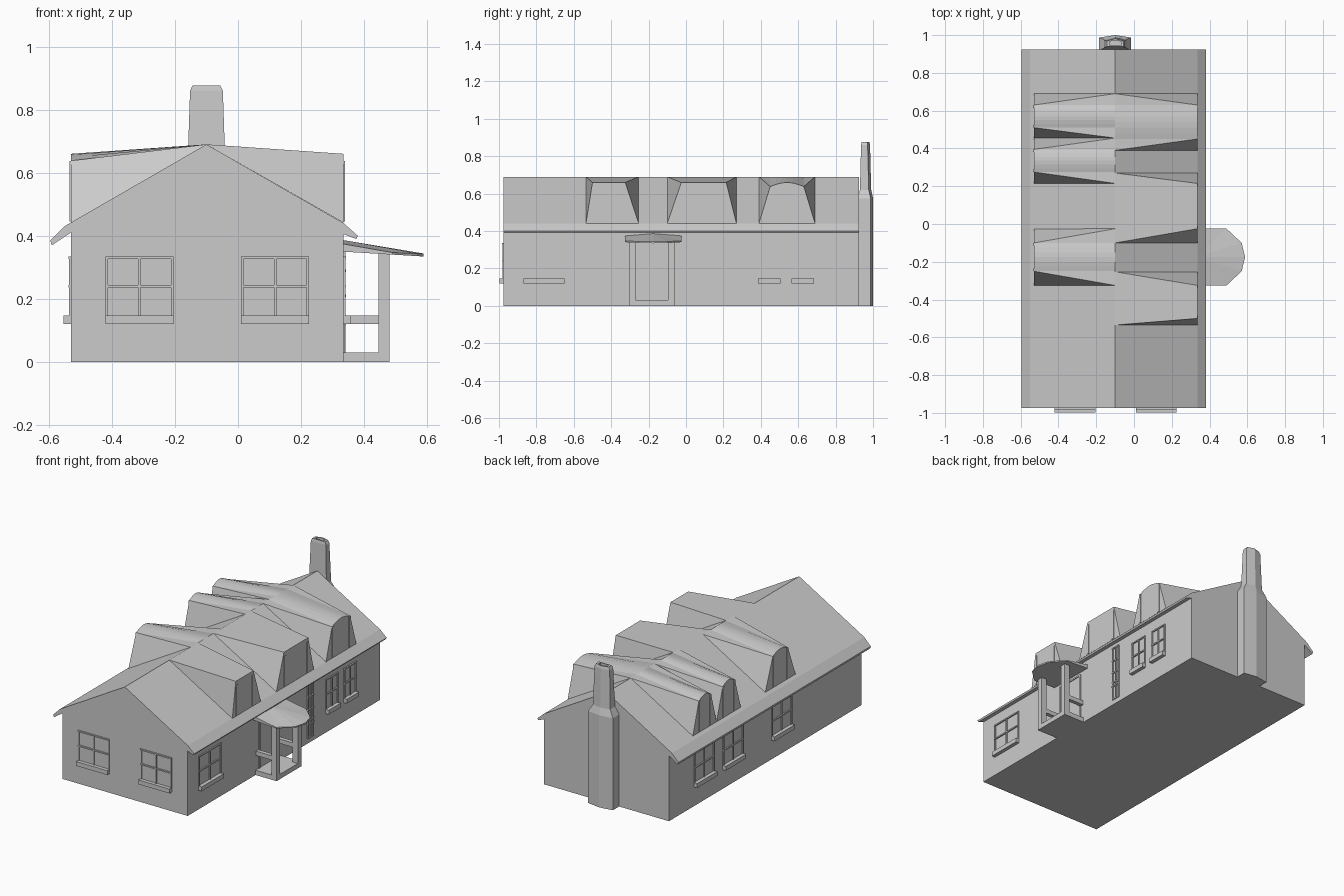
import bpy, bmesh, math

if "Cube" in bpy.data.objects:
    bpy.data.objects.remove(bpy.data.objects["Cube"])

RIDGE = (-0.10, 0.69)
WALL_R, WALL_L, FRONT, BACK = 0.335, -0.53, -0.975, 0.925


def finish(name, bm):
    bmesh.ops.recalc_face_normals(bm, faces=bm.faces)
    mesh = bpy.data.meshes.new(name)
    bm.to_mesh(mesh)
    bm.free()
    obj = bpy.data.objects.new(name, mesh)
    bpy.context.collection.objects.link(obj)
    return obj


def loft(name, rings, cap_start=True, cap_end=True):
    """Skin a list of closed rings of 3D points."""
    bm = bmesh.new()
    rows = [[bm.verts.new(p) for p in r] for r in rings]
    n = len(rings[0])
    for a, b in zip(rows, rows[1:]):
        for i in range(n):
            j = (i + 1) % n
            bm.faces.new((a[i], a[j], b[j], b[i]))
    if cap_start:
        bm.faces.new(rows[0])
    if cap_end:
        bm.faces.new(rows[-1])
    return finish(name, bm)


def boxes(name, items):
    """One object made of several (low corner, high corner) boxes."""
    bm = bmesh.new()
    for lo, hi in items:
        vs = bmesh.ops.create_cube(bm, size=1)["verts"]
        for v in vs:
            v.co = [(a + b) / 2 + c * (b - a) for a, b, c in zip(lo, hi, v.co)]
    return finish(name, bm)


# House shell: walls, roof and kicked eaves as one extruded profile
profile = [(-0.53, 0), (0.335, 0), (0.335, 0.405), (0.375, 0.39), (0.38, 0.40),
           (0.335, 0.44), RIDGE, (-0.53, 0.442), (-0.55, 0.43),
           (-0.595, 0.385), (-0.59, 0.37), (-0.53, 0.41)]
loft("house_shell", [[(x, y, z) for x, z in profile] for y in (FRONT, BACK)])


# Dormers: flared trapezoid faces lofted back to the ridge line
def dormer(name, x, y0, t0, t1, y1, arch):
    if arch:
        n = 6
        top = [(t0 + (t1 - t0) * i / n, 0.638 + 0.022 * math.sin(math.pi * i / n))
               for i in range(n + 1)]
    else:
        top = [(t0, 0.66), (t1, 0.66)]
    face = [(y0, 0.441)] + top + [(y1, 0.441)]
    bm = bmesh.new()
    f = [bm.verts.new((x, y, z)) for y, z in face]
    r = [bm.verts.new((RIDGE[0], y, RIDGE[1])) for y, z in face]
    bm.faces.new(f)
    last = len(f) - 1
    for i in range(1, last - 1):
        bm.faces.new((f[i], f[i + 1], r[i + 1], r[i]))
    for outer, inner in ((0, 1), (last, last - 1)):
        bm.faces.new((r[outer], r[inner], f[inner]))
        bm.faces.new((r[outer], f[inner], f[outer]))
    # make the face normals point outward
    finish(name, bm)
    # slim jambs on the window opening
    s = 0.004 if x > 0 else -0.004
    xs = sorted((x - s, x + s))
    boxes(name + "_jambs", [((xs[0], a, 0.445), (xs[1], a + 0.015, 0.637))
                            for a in (t0, t1 - 0.015)])


dormer("dormer_right_front", WALL_R, -0.535, -0.50, -0.325, -0.253, False)
dormer("dormer_right_middle", WALL_R, -0.10, -0.025, 0.215, 0.27, False)
dormer("dormer_right_back", WALL_R, 0.39, 0.45, 0.63, 0.69, True)
dormer("dormer_left_front", WALL_L, -0.325, -0.25, -0.10, -0.025, True)
dormer("dormer_left_middle", WALL_L, 0.215, 0.275, 0.395, 0.455, True)
dormer("dormer_left_back", WALL_L, 0.455, 0.51, 0.63, 0.69, True)


# Windows: slim frame, glazing bars and a projecting sill
def window(name, side, u0, u1, z0=0.12, z1=0.335, bars=(0.24,), sill=True):
    def block(a, b, lo, hi, d):
        if side == "front":
            return ((a, FRONT - d, lo), (b, FRONT + 0.005, hi))
        if side == "right":
            return ((WALL_R - 0.005, a, lo), (WALL_R + d, b, hi))
        return ((WALL_L - d, a, lo), (WALL_L + 0.005, b, hi))

    t, m, mid = 0.008, 0.006, (u0 + u1) / 2
    parts = [block(u0, u0 + t, z0, z1, m), block(u1 - t, u1, z0, z1, m),
             block(mid - t / 2, mid + t / 2, z0, z1, m),
             block(u0, u1, z1 - t, z1, m + 0.002)]
    parts += [block(u0, u1, z - t / 2, z + t / 2, m + 0.002) for z in bars]
    if sill:
        parts.append(block(u0, u1, z0, z0 + 0.027, 0.023))
    else:
        parts.append(block(u0, u1, z0, z0 + t, m))
    boxes(name, parts)


window("front_window_left", "front", -0.42, -0.205)
window("front_window_right", "front", 0.01, 0.225)
window("right_window_front", "right", -0.87, -0.65)
window("right_window_middle", "right", 0.385, 0.505)
window("right_window_back", "right", 0.565, 0.685)
window("right_tall_window", "right", 0.205, 0.265, 0.03, 0.38, (0.12, 0.145, 0.21, 0.29), False)
for label, y in (("front", -0.185), ("middle", 0.295), ("back", 0.58)):
    window("left_window_" + label, "left", y - 0.10, y + 0.10)

# Porch: step, posts, side rails and door
P0, P1 = -0.305, -0.06
boxes("porch_step", [((0.33, P0, 0), (0.48, P1, 0.03))])
boxes("porch_posts", [((0.445, a, 0.03), (0.48, a + 0.035, 0.345)) for a in (P0, P1 - 0.035)])
boxes("porch_rails", [((0.33, a, 0.12), (0.45, a + 0.025, 0.147)) for a in (P0 + 0.005, P1 - 0.03)])
boxes("door_frame", [((0.33, -0.275, 0.03), (0.34, -0.265, 0.335)),
                     ((0.33, -0.095, 0.03), (0.34, -0.085, 0.335)),
                     ((0.33, -0.275, 0.325), (0.34, -0.085, 0.335))])

# Porch canopy: sloping slab with a faceted rounded end
plan = [(0.33, -0.325), (0.49, -0.325), (0.57, -0.25), (0.588, -0.175),
        (0.57, -0.10), (0.49, -0.025), (0.33, -0.025), (0.33, -0.175)]
crown = [0.375, 0.347, 0.344, 0.344, 0.344, 0.347, 0.375, 0.387]
bm = bmesh.new()
low = [bm.verts.new((x, y, 0.35 - (x - 0.33) * 0.06)) for x, y in plan]
top = [bm.verts.new((x, y, z)) for (x, y), z in zip(plan, crown)]
bm.faces.new(low)
for i in range(8):
    j = (i + 1) % 8
    bm.faces.new((low[i], low[j], top[j], top[i]))
for i in range(6):
    bm.faces.new((top[7], top[i], top[i + 1]))
finish("porch_canopy", bm)


# Chimney: broad base, sloped shoulders, tapering stack with hollow top
def ring(half, y0, y1, z, bow=0.013):
    cx = -0.10
    return [(cx - half, y0, z), (cx + half, y0, z), (cx + half, y1 - bow, z),
            (cx, y1, z), (cx - half, y1 - bow, z)]


loft("chimney", [ring(0.085, 0.92, 1.0, 0), ring(0.085, 0.92, 1.0, 0.575),
                 ring(0.06, 0.93, 0.99, 0.62), ring(0.052, 0.936, 0.984, 0.86),
                 ring(0.044, 0.939, 0.981, 0.877), ring(0.03, 0.946, 0.972, 0.877, 0.006),
                 ring(0.03, 0.946, 0.972, 0.85, 0.006)])
